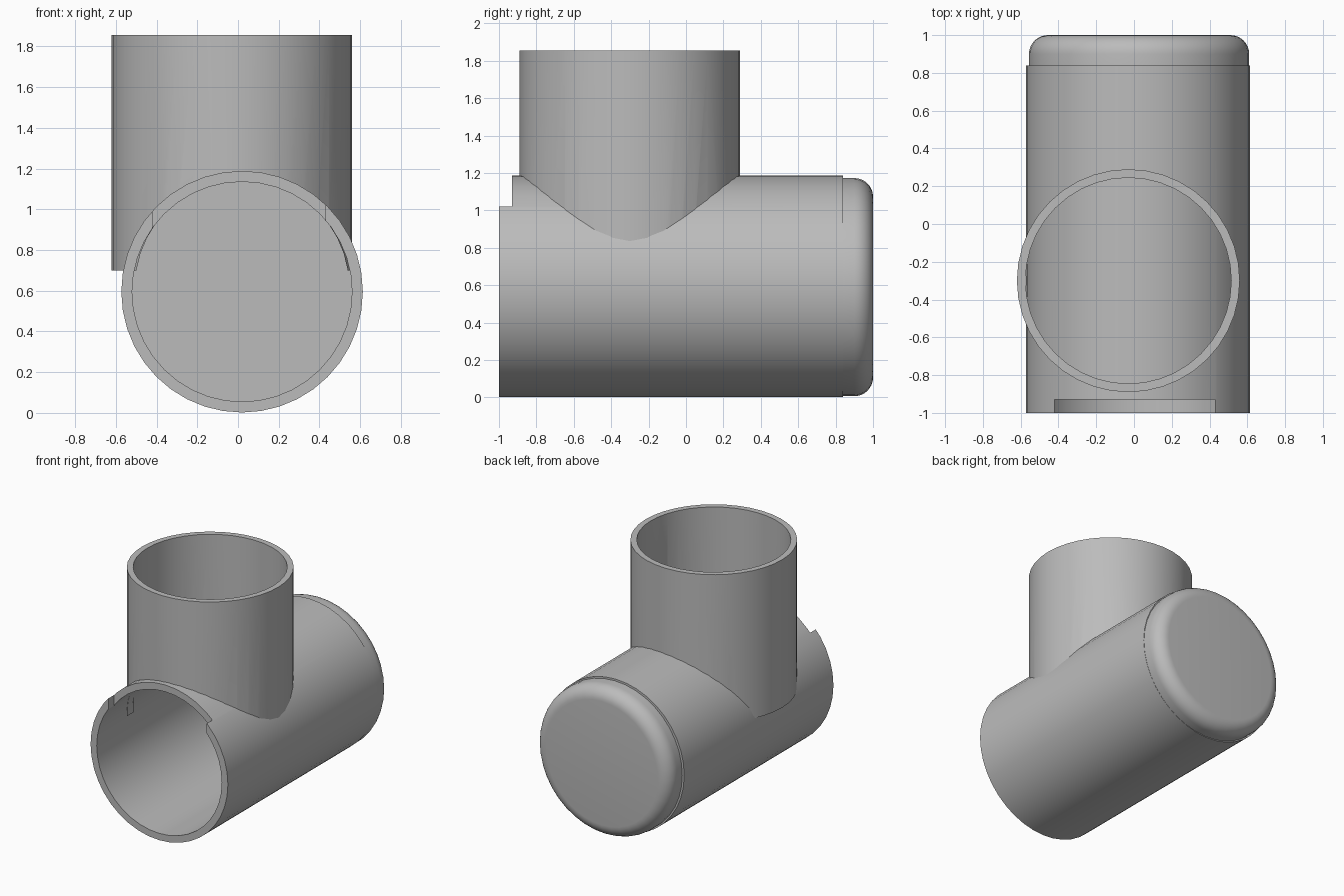
import bpy
import bmesh
import math
from mathutils import Matrix

if "Cube" in bpy.data.objects:
    bpy.data.objects.remove(bpy.data.objects["Cube"], do_unlink=True)

SEGMENTS = 40
ALONG_Y = Matrix.Rotation(math.radians(-90), 4, "X")

grey = bpy.data.materials.new("plain grey")
grey.use_nodes = True
grey.diffuse_color = (0.5, 0.5, 0.5, 1)
grey.node_tree.nodes["Principled BSDF"].inputs["Base Color"].default_value = (0.5, 0.5, 0.5, 1)


def finish(name, bm):
    bmesh.ops.recalc_face_normals(bm, faces=bm.faces)
    mesh = bpy.data.meshes.new(name)
    bm.to_mesh(mesh)
    bm.free()
    mesh.materials.append(grey)
    obj = bpy.data.objects.new(name, mesh)
    bpy.context.collection.objects.link(obj)
    return obj


def lathe(name, profile, matrix, closed=False):
    """Spin (radius, height) points around local z; open profiles get end discs."""
    bm = bmesh.new()
    rings = []
    for r, h in profile:
        angles = [math.tau * i / SEGMENTS for i in range(SEGMENTS)]
        rings.append([bm.verts.new(matrix @ Matrix.Translation((r * math.cos(a), r * math.sin(a), h)).translation)
                      for a in angles])
    pairs = list(zip(rings, rings[1:]))
    if closed:
        pairs.append((rings[-1], rings[0]))
    else:
        bm.faces.new(rings[0])
        bm.faces.new(rings[-1])
    for a, b in pairs:
        for i in range(SEGMENTS):
            j = (i + 1) % SEGMENTS
            bm.faces.new((a[i], a[j], b[j], b[i]))
    return finish(name, bm)


def tube(name, outer, inner, low, high, matrix):
    return lathe(name, [(outer, low), (outer, high), (inner, high), (inner, low)], matrix, True)


def activate(obj):
    bpy.ops.object.select_all(action="DESELECT")
    obj.select_set(True)
    bpy.context.view_layer.objects.active = obj


def cut(obj, cutter):
    activate(obj)
    mod = obj.modifiers.new("cut", "BOOLEAN")
    mod.operation, mod.solver, mod.object = "DIFFERENCE", "EXACT", cutter
    bpy.ops.object.modifier_apply(modifier=mod.name)
    bpy.data.objects.remove(cutter, do_unlink=True)


# Main horizontal pipe with a notch in the top of its open end
main_axis = Matrix.Translation((0.02, 0, 0.595)) @ ALONG_Y
main_pipe = tube("main_pipe", 0.593, 0.54, -1, 0.84, main_axis)
bm = bmesh.new()
bmesh.ops.create_cube(bm, size=1, matrix=Matrix.Translation((0.005, -1.03, 1.1))
                      @ Matrix.Diagonal((0.85, 0.2, 0.5, 1)))
cut(main_pipe, finish("notch_cutter", bm))

# Vertical branch pipe, trimmed by the bore of the main pipe
branch_axis = Matrix.Translation((-0.03, -0.3, 0))
branch_pipe = tube("branch_pipe", 0.59, 0.545, 0.7, 1.855, branch_axis)
bore_axis = Matrix.Translation((0.02, 0, 0.62)) @ ALONG_Y
cut(branch_pipe, lathe("bore_cutter", [(0.525, -1.2), (0.525, 0.9)], bore_axis))

# Rounded end cap
cap_axis = Matrix.Translation((0.027, 0, 0.59)) @ ALONG_Y
round_edge = [(0.483 + 0.1 * math.cos(t * math.pi / 16), 0.9 + 0.1 * math.sin(t * math.pi / 16))
              for t in range(9)]
end_cap = lathe("end_cap", [(0.583, 0.82)] + round_edge, cap_axis)

for part in (main_pipe, branch_pipe, end_cap):
    activate(part)
    bpy.ops.object.shade_smooth_by_angle(angle=math.radians(30))
